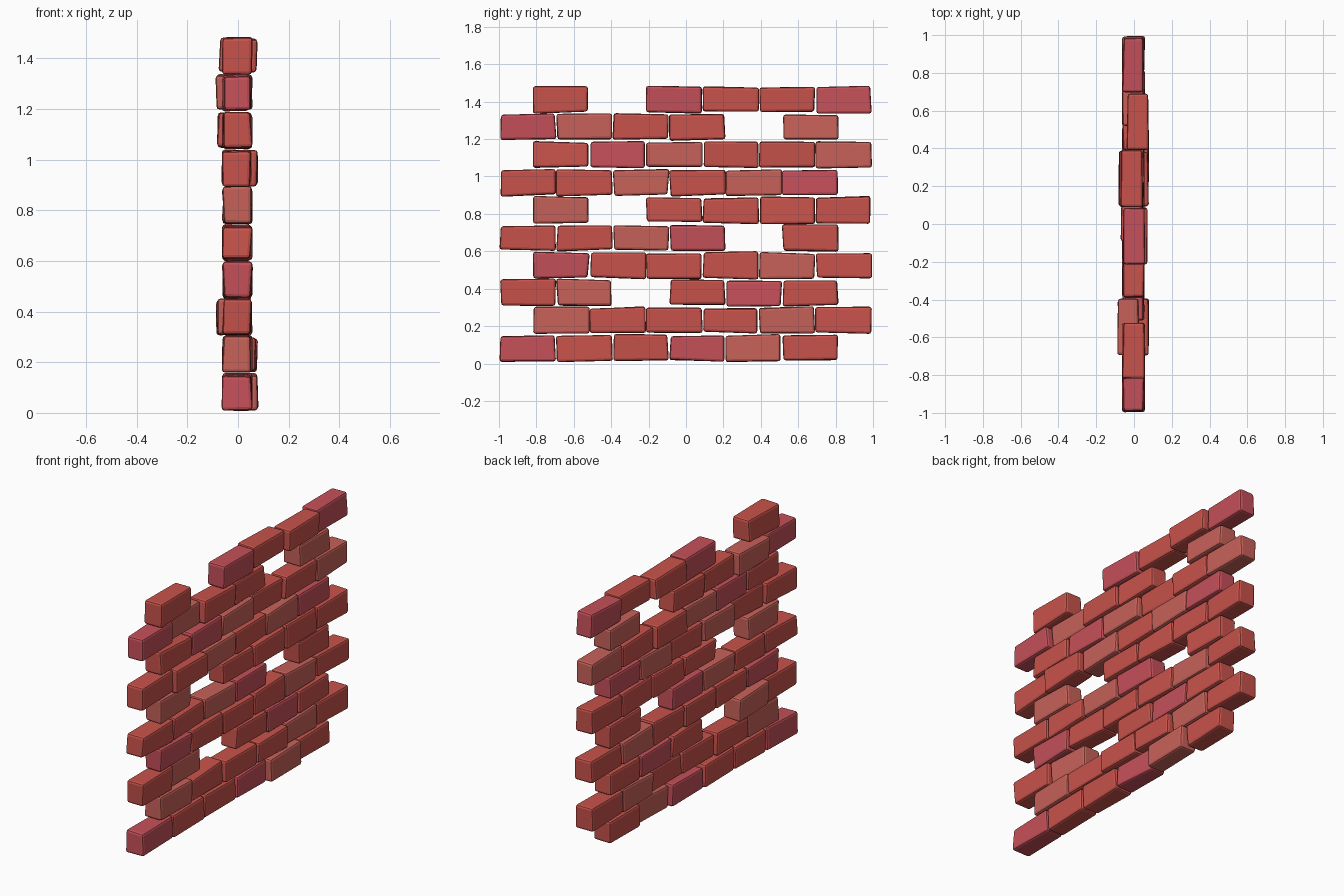
import bpy, bmesh, random
from mathutils import Vector

if "Cube" in bpy.data.objects:
    bpy.data.objects.remove(bpy.data.objects["Cube"])

random.seed(7)

# Brick colours: r = red, l = light red, p = pinkish red; '.' = missing brick
COLOURS = {"r": (0.58, 0.085, 0.07, 1), "l": (0.57, 0.12, 0.10, 1), "p": (0.56, 0.08, 0.10, 1)}
ROWS = ["prrprr".replace("prrprr", "prrplr"), "lrrrlr", "rl.rpr", "prrrlr", "rrlp.r",
        "l.rrrr", "rrlrlp", "rplrrl", "plrr.l", "r.prrp"]

# Bricks pushed out of the wall plane: (row, index) -> x shift
SHIFT = {(0, 4): 0.028, (1, 3): 0.022, (2, 1): -0.022, (6, 1): 0.022, (7, 3): -0.02,
         (8, 1): -0.026, (9, 3): -0.012, (9, 4): 0.024, (1, 2): 0.015, (8, 3): -0.01}

LENGTH, DEPTH, HEIGHT = 0.296, 0.112, 0.137
PITCH_Y, PITCH_Z = 0.302, 0.1475

mats = {}
for key, col in COLOURS.items():
    mats[key] = bpy.data.materials.new("brick_" + key)
    mats[key].diffuse_color = col


def brick(name, centre, mat):
    """Slightly crooked box with chipped (bevelled) edges."""
    rnd = lambda a: random.uniform(-a, a)
    # jitter of the side profile, shared by front and back corners
    prof = {(sy, sz): (rnd(0.007), rnd(0.007)) for sy in (-1, 1) for sz in (-1, 1)}
    bm = bmesh.new()
    bmesh.ops.create_cube(bm, size=1)
    for v in bm.verts:
        sy, sz = (1 if v.co.y > 0 else -1), (1 if v.co.z > 0 else -1)
        jy, jz = prof[(sy, sz)]
        v.co = Vector((v.co.x * DEPTH + rnd(0.006),
                       v.co.y * LENGTH + min(jy * sy, 0.003) * sy + rnd(0.002),
                       v.co.z * HEIGHT + jz + rnd(0.002)))
    bmesh.ops.recalc_face_normals(bm, faces=bm.faces)
    me = bpy.data.meshes.new(name)
    bm.to_mesh(me)
    bm.free()
    me.materials.append(mat)
    ob = bpy.data.objects.new(name, me)
    ob.location = centre
    bpy.context.collection.objects.link(ob)
    bev = ob.modifiers.new("chipped_edges", "BEVEL")
    bev.width, bev.segments, bev.limit_method = 0.013, 2, "NONE"
    return ob


# Running-bond courses, every other one shifted along the wall
for r, row in enumerate(ROWS):
    start = -0.845 if r % 2 == 0 else -0.667
    for i, c in enumerate(row):
        if c != ".":
            x = SHIFT.get((r, i), 0.0) - 0.003
            brick(f"brick_row{r}_{i}", (x, start + i * PITCH_Y, 0.083 + r * PITCH_Z), mats[c])

for m in bpy.data.materials:
    if m.users and not m.is_grease_pencil:
        m.use_nodes = True
        m.node_tree.nodes["Principled BSDF"].inputs["Base Color"].default_value = m.diffuse_color
